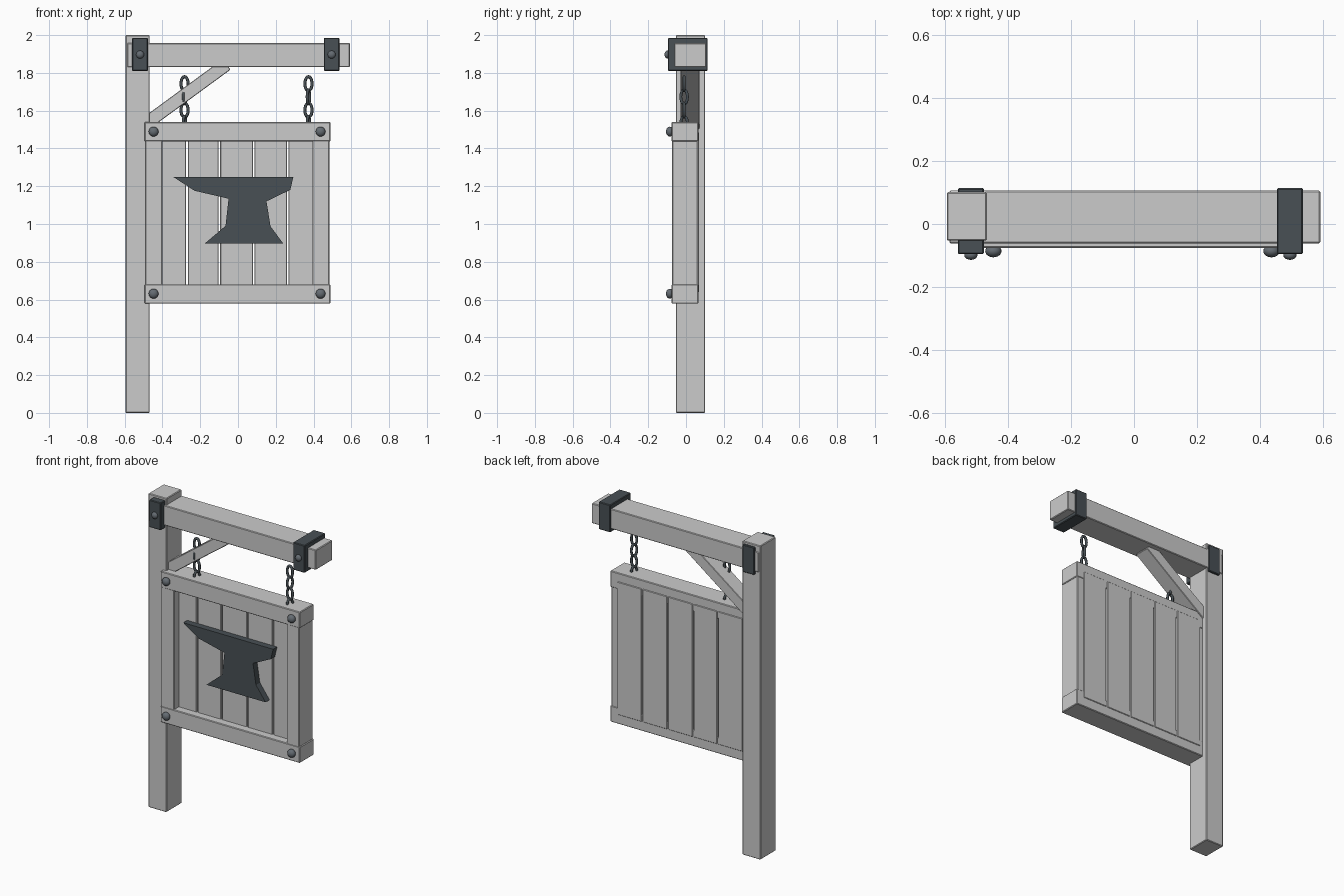
import bpy, bmesh, math
from mathutils import Matrix, Vector

if "Cube" in bpy.data.objects:
    bpy.data.objects.remove(bpy.data.objects["Cube"])


def material(name, rgb):
    m = bpy.data.materials.new(name)
    m.diffuse_color = (*rgb, 1)
    m.use_nodes = True
    m.node_tree.nodes["Principled BSDF"].inputs["Base Color"].default_value = m.diffuse_color
    return m


iron = material("dark_iron", (0.065, 0.08, 0.09))
steel = material("bolt_steel", (0.13, 0.15, 0.17))


def finish(name, bm, mat=None, smooth=False):
    bmesh.ops.recalc_face_normals(bm, faces=bm.faces)
    for f in bm.faces:
        f.smooth = smooth
    me = bpy.data.meshes.new(name)
    bm.to_mesh(me)
    bm.free()
    if mat:
        me.materials.append(mat)
    ob = bpy.data.objects.new(name, me)
    bpy.context.collection.objects.link(ob)
    return ob


def box(name, x, y, z, mat=None, bevel=0.004):
    """Bevelled box from (min, max) ranges."""
    lo, hi = Vector((x[0], y[0], z[0])), Vector((x[1], y[1], z[1]))
    bm = bmesh.new()
    bmesh.ops.create_cube(bm, size=1)
    bmesh.ops.scale(bm, vec=hi - lo, verts=bm.verts)
    bmesh.ops.translate(bm, vec=(lo + hi) / 2, verts=bm.verts)
    if bevel:
        bmesh.ops.bevel(bm, geom=bm.edges[:], offset=bevel, segments=1, affect='EDGES')
    return finish(name, bm, mat)


def bolt(name, x, y, z, r, depth):
    """Flattened round bolt head."""
    bm = bmesh.new()
    bmesh.ops.create_uvsphere(bm, u_segments=16, v_segments=10, radius=1)
    bmesh.ops.rotate(bm, matrix=Matrix.Rotation(math.pi / 2, 3, 'X'), verts=bm.verts)
    bmesh.ops.scale(bm, vec=(r, depth, r), verts=bm.verts)
    bmesh.ops.translate(bm, vec=(x, y, z), verts=bm.verts)
    return finish(name, bm, steel, True)


def link(name, x, y, z, turn):
    """Oval chain link: ring swept around a stretched circle in the xz plane."""
    n, k, tube, rx, rz = 20, 8, 0.008, 0.019, 0.037
    bm = bmesh.new()
    rings = []
    for i in range(n):
        a = 2 * math.pi * i / n
        out = Vector((math.cos(a) / rx, 0, math.sin(a) / rz)).normalized()
        c = Vector((rx * math.cos(a), 0, rz * math.sin(a)))
        rings.append([bm.verts.new(c + tube * (math.cos(b) * out + math.sin(b) * Vector((0, 1, 0))))
                      for b in (2 * math.pi * j / k for j in range(k))])
    for i in range(n):
        p, q = rings[i], rings[(i + 1) % n]
        for j in range(k):
            bm.faces.new((p[j], p[(j + 1) % k], q[(j + 1) % k], q[j]))
    bmesh.ops.rotate(bm, matrix=Matrix.Rotation(turn, 3, 'Z'), verts=bm.verts)
    bmesh.ops.translate(bm, vec=(x, y, z), verts=bm.verts)
    return finish(name, bm, iron, True)


# Post and beam
box("post", (-0.595, -0.468), (-0.053, 0.101), (0, 2))
box("beam", (-0.587, 0.592), (-0.062, 0.106), (1.831, 1.958))

# Diagonal brace
brace = box("brace", (-0.57, 0), (-0.03, 0.072), (-0.0345, 0.0345), bevel=0.003)
brace.rotation_euler = (0, -math.radians(36.2), 0)
brace.location = (-0.06, 0, 1.845)

# Iron straps with bolts
for side, x0, x1 in (("left", -0.56, -0.477), ("right", 0.454, 0.537)):
    box(side + "_strap", (x0, x1), (-0.096, 0.114), (1.81, 1.985), iron)
    bolt(side + "_strap_bolt", (x0 + x1) / 2, -0.099, 1.897, 0.021, 0.015)

# Sign frame: rails, stiles and corner bolts
for level, z0, z1 in (("bottom", 0.578, 0.681), ("top", 1.437, 1.54)):
    box(level + "_rail", (-0.494, 0.489), (-0.076, 0.065), (z0, z1))
for side, x0, x1 in (("left", -0.49, -0.4), ("right", 0.394, 0.484)):
    box(side + "_stile", (x0, x1), (-0.074, 0.062), (0.66, 1.46))
    for level, z in (("bottom", 0.631), ("top", 1.489)):
        bolt(f"{level}_{side}_frame_bolt", -0.447 if side == "left" else 0.437, -0.086, z, 0.026, 0.02)

# Planks
edges = [-0.45, -0.27, -0.098, 0.083, 0.263, 0.44]
for i in range(5):
    box(f"plank_{i + 1}", (edges[i] + 0.004, edges[i + 1] - 0.004), (-0.025, 0.069), (0.638, 1.485), bevel=0.003)

# Anvil emblem: extruded outline
outline = [(-0.341, 1.248), (0.293, 1.248), (0.277, 1.181), (0.151, 1.12), (0.172, 0.988), (0.24, 0.896),
           (-0.177, 0.896), (-0.066, 0.99), (-0.05, 1.134), (-0.23, 1.176)]
bm = bmesh.new()
face = bm.faces.new([bm.verts.new((x, -0.065, z)) for x, z in outline])
ext = bmesh.ops.extrude_face_region(bm, geom=[face], use_keep_orig=True)
bmesh.ops.translate(bm, vec=(0, 0.042, 0), verts=[v for v in ext["geom"] if isinstance(v, bmesh.types.BMVert)])
finish("anvil_emblem", bm, iron)

# Hanging chains, alternate links turned
for side, x in (("left", -0.283), ("right", 0.373)):
    for i in range(4):
        link(f"{side}_chain_link_{i + 1}", x, -0.01, 1.743 - 0.07 * i, math.radians(68) if i % 2 else 0)
